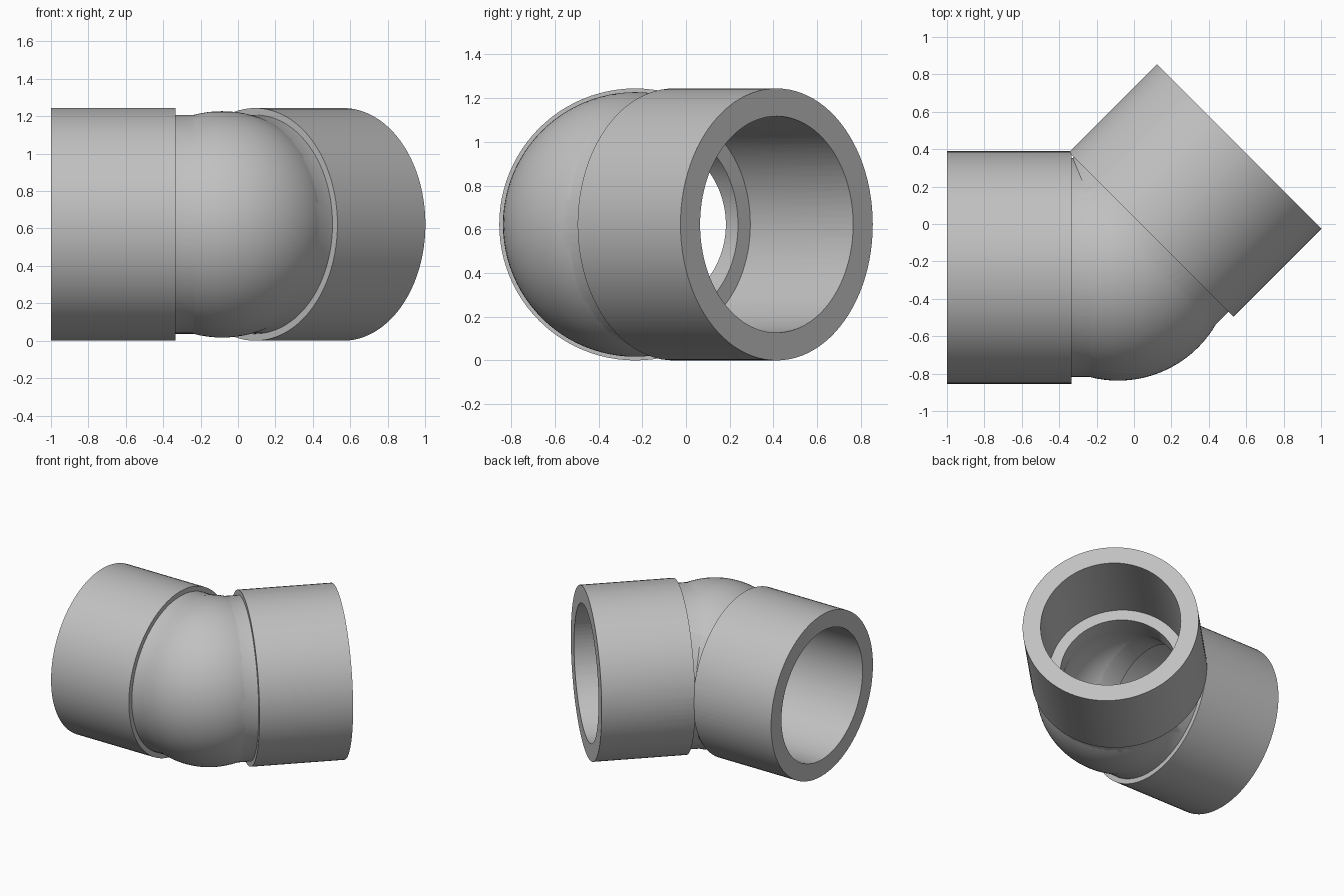
import bpy, bmesh, math
from mathutils import Matrix, Vector

old = bpy.data.objects.get("Cube")
if old:
    bpy.data.objects.remove(old, do_unlink=True)

CENTRE = Vector((-0.085, -0.2325, 0.622))   # where the two pipe axes meet
BEND = math.radians(45)
SEGMENTS = 96

grey = bpy.data.materials.new("plain grey")
grey.use_nodes = True
colour = (0.53, 0.53, 0.53, 1)
grey.diffuse_color = colour
grey.node_tree.nodes["Principled BSDF"].inputs["Base Color"].default_value = colour


def add_object(name, bm):
    bmesh.ops.recalc_face_normals(bm, faces=bm.faces)
    mesh = bpy.data.meshes.new(name)
    bm.to_mesh(mesh)
    bm.free()
    mesh.materials.append(grey)
    obj = bpy.data.objects.new(name, mesh)
    bpy.context.collection.objects.link(obj)
    return obj


def turned(name, profile, angle):
    """Solid of (distance, radius) points turned about a level axis."""
    bm = bmesh.new()
    verts = [bm.verts.new((d, 0, r)) for d, r in profile]
    edges = [bm.edges.new(pair) for pair in zip(verts, verts[1:])]
    bmesh.ops.spin(bm, geom=verts + edges, cent=(0, 0, 0), axis=(1, 0, 0),
                   angle=math.tau, steps=SEGMENTS)
    bmesh.ops.remove_doubles(bm, verts=bm.verts, dist=0.0001)
    bm.transform(Matrix.Translation(CENTRE) @ Matrix.Rotation(angle, 4, "Z"))
    return add_object(name, bm)


def ball(name, radius):
    bm = bmesh.new()
    bmesh.ops.create_uvsphere(bm, u_segments=SEGMENTS, v_segments=SEGMENTS // 2,
                              radius=radius)
    bm.transform(Matrix.Translation(CENTRE) @ Matrix.Rotation(BEND / 2, 4, "Z"))
    return add_object(name, bm)


def combine(target, tool, operation):
    mod = target.modifiers.new(operation, "BOOLEAN")
    mod.operation = operation
    mod.solver = "EXACT"
    mod.object = tool
    bpy.ops.object.select_all(action="DESELECT")
    bpy.context.view_layer.objects.active = target
    target.select_set(True)
    bpy.ops.object.modifier_apply(modifier=mod.name)
    bpy.data.objects.remove(tool, do_unlink=True)


# Outer shapes: neck stepping up to a thicker socket; inner bore likewise
STEP, END = 0.25, 0.915
arm = [(0, 0), (0, 0.585), (STEP, 0.585), (STEP, 0.622), (END, 0.622), (END, 0)]
bore = [(0, 0), (0, 0.415), (STEP, 0.415), (STEP, 0.495), (END + 0.1, 0.495),
        (END + 0.1, 0)]

# Elbow body with a bulging joint
elbow = ball("pipe_elbow", 0.605)
for angle in (math.pi, BEND):
    combine(elbow, turned("arm", arm, angle), "UNION")

# Hollow passage right through the elbow
passage = ball("passage", 0.425)
for angle in (math.pi, BEND):
    combine(passage, turned("bore", bore, angle), "UNION")
combine(elbow, passage, "DIFFERENCE")

bpy.ops.object.select_all(action="DESELECT")
bpy.context.view_layer.objects.active = elbow
elbow.select_set(True)
bpy.ops.object.shade_smooth_by_angle(angle=math.radians(30))
